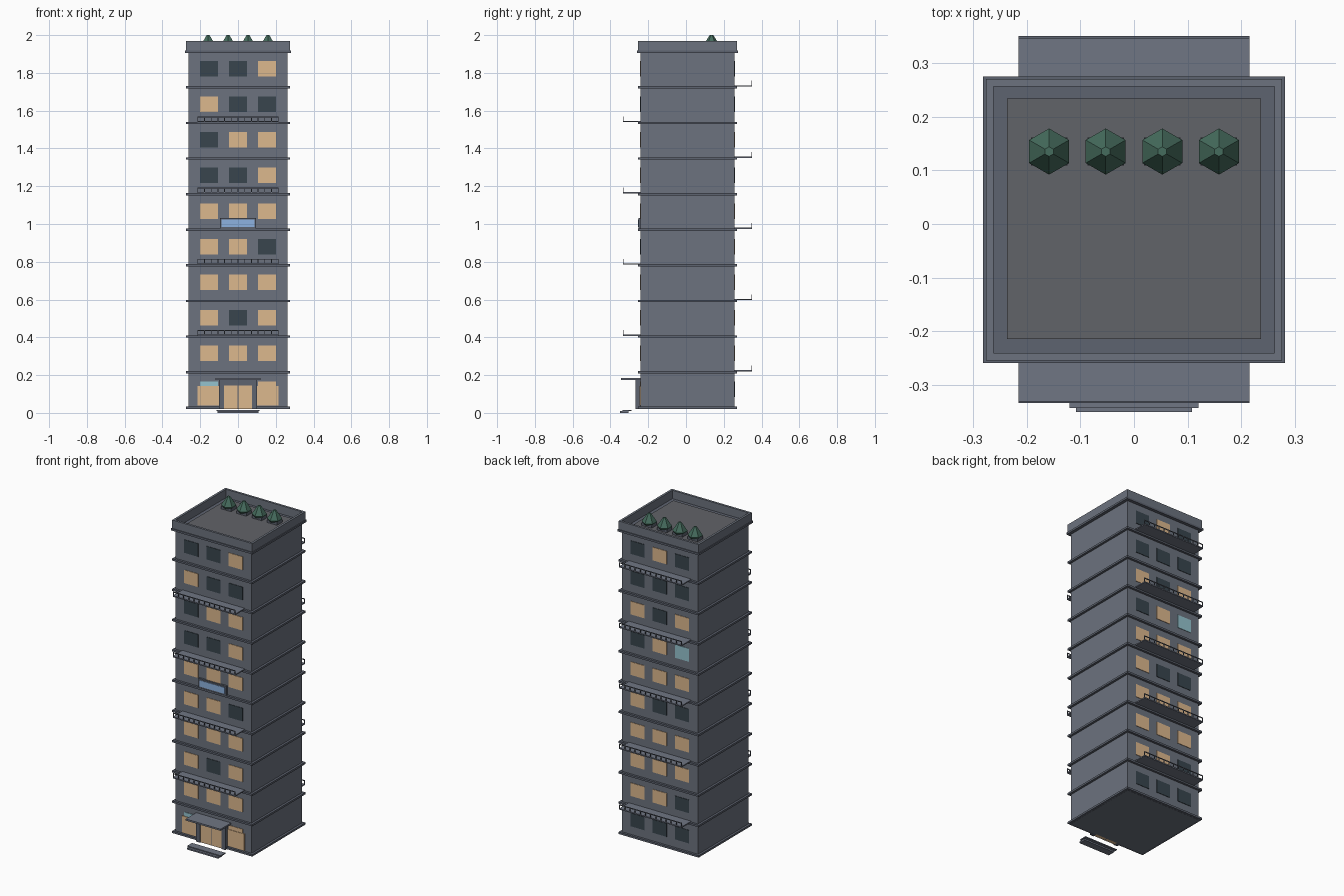
import bpy, bmesh
from mathutils import Matrix, Vector

if "Cube" in bpy.data.objects:
    bpy.data.objects.remove(bpy.data.objects["Cube"])


def mat(name, r, g, b):
    m = bpy.data.materials.new(name)
    m.diffuse_color = (r, g, b, 1)
    m.use_nodes = True
    m.node_tree.nodes["Principled BSDF"].inputs["Base Color"].default_value = m.diffuse_color
    return m


WALL = mat("wall", .15, .17, .21)
TRIM = mat("trim", .11, .125, .16)
SLAB = mat("slab", .16, .18, .23)
DECK = mat("deck", .12, .125, .14)
LIT = mat("lit_glass", .72, .48, .27)
DARK = mat("dark_glass", .04, .06, .075)
CYAN = mat("cyan_glass", .3, .55, .62)
SIGN = mat("sign_blue", .27, .45, .75)
LEAF = mat("leaf", .06, .15, .11)


def finish(name, bm, m):
    me = bpy.data.meshes.new(name)
    bm.to_mesh(me)
    bm.free()
    me.materials.append(m)
    ob = bpy.data.objects.new(name, me)
    bpy.context.collection.objects.link(ob)
    return ob


def boxes(name, m, *ranges):
    """One object from boxes given as (x0, x1, y0, y1, z0, z1)."""
    bm = bmesh.new()
    for x0, x1, y0, y1, z0, z1 in ranges:
        c = Vector((x0 + x1, y0 + y1, z0 + z1)) / 2
        bmesh.ops.create_cube(bm, size=1, matrix=Matrix.Translation(c)
                              @ Matrix.Diagonal((x1 - x0, y1 - y0, z1 - z0, 1)))
    return finish(name, bm, m)


CY, HX, HY = .008, .262, .248       # body centre and half sizes
FRONT, BACK = CY - HY, CY + HY
BASE, PITCH = .027, .1885
level = [BASE + i * PITCH for i in range(11)]

# body and floor bands
boxes("tower_body", WALL, (-HX, HX, FRONT, BACK, .02, 1.912))
for i, z in enumerate(level):
    e = .019 if i == 10 else .014
    boxes("floor_band", TRIM, (-HX - e, HX + e, FRONT - e, BACK + e, z - .006, z + .006))

# roof parapet and deck
X, Y0, Y1, T = .276, FRONT - .014, BACK + .014, .014
boxes("parapet", WALL,
      (-X, X, Y0, Y0 + T, 1.912, 1.97), (-X, X, Y1 - T, Y1, 1.912, 1.97),
      (-X, -X + T, Y0 + T, Y1 - T, 1.912, 1.97), (X - T, X, Y0 + T, Y1 - T, 1.912, 1.97))
boxes("roof_deck", DECK, (-.237, .237, -.214, .234, 1.912, 1.923))

# windows, listed per floor from the ground up
glass = {"L": LIT, "D": DARK, "C": CYAN}
front = ["CDL", "LLL", "LDL", "LLL", "LLD", "LLL", "DDL", "DLL", "LDD", "DDL"]
back = ["DDD", "LLD", "LLL", "LLL", "LDD", "LLL", "DLC", "LDL", "DDD", "DLD"]
for rows, face, s in ((front, FRONT, 1), (back, BACK, -1)):
    for z, row in zip(level, rows):
        for k, ch in enumerate(row):
            x = s * (k - 1) * .153
            boxes("window", glass[ch],
                  (x - .048, x + .048, face - .003, face + .003, z + .058, z + .14))

# balconies with railings, alternating front and back
for i in range(1, 10):
    s, face = (1, BACK) if i % 2 else (-1, FRONT)
    z = level[i] + .008
    tip = face + s * .094

    def span(a, b):
        return (min(a, b), max(a, b))
    boxes("balcony_slab", SLAB, (-.215, .215, *span(face, tip), z - .004, z + .003))
    edge = span(tip, tip - s * .004)
    rail = [(-.215, .215, *edge, z + .022, z + .027)]
    for k in range(13):
        x = -.213 + k * .0355
        rail.append((x - .002, x + .002, *edge, z + .003, z + .022))
    boxes("balcony_railing", TRIM, *rail)

# ground floor entrance and shop fronts
for s in (-1, 1):
    x = s * .158
    boxes("shop_window", LIT, (x - .057, x + .057, FRONT - .006, FRONT + .003, .038, .142))
boxes("door_frame", TRIM, (-.1, -.075, -.268, FRONT, .02, .175),
      (.075, .1, -.268, FRONT, .02, .175), (-.075, .075, -.268, FRONT, .145, .175))
boxes("door_glass", LIT, (-.075, -.002, -.262, FRONT, .02, .145),
      (.002, .075, -.262, FRONT, .02, .145))
boxes("door_mullion", TRIM, (-.002, .002, -.264, FRONT, .02, .145))
boxes("canopy", SLAB, (-.12, .12, -.343, FRONT, .174, .184))
boxes("entrance_step", SLAB, (-.108, .108, -.35, -.305, 0, .009),
      (-.115, .115, -.335, -.288, .009, .015))

# blue panel on the facade
boxes("sign_frame", TRIM, (-.096, .096, FRONT - .012, FRONT, .975, 1.032))
boxes("sign_panel", SIGN, (-.087, .087, FRONT - .015, FRONT - .01, .984, 1.023))

# roof shrubs in planters
for k in range(4):
    x, y = (k - 1.5) * .1055, .135
    boxes("planter", TRIM, (x - .034, x + .034, y - .026, y + .026, 1.923, 1.941))
    bm = bmesh.new()
    for r0, r1, z0, z1 in ((.036, .043, 1.935, 1.948), (.043, .009, 1.948, 2.0)):
        bmesh.ops.create_cone(bm, cap_ends=True, segments=6, radius1=r0, radius2=r1,
                              depth=z1 - z0, matrix=Matrix.Translation((x, y, (z0 + z1) / 2)))
    finish("shrub", bm, LEAF)
